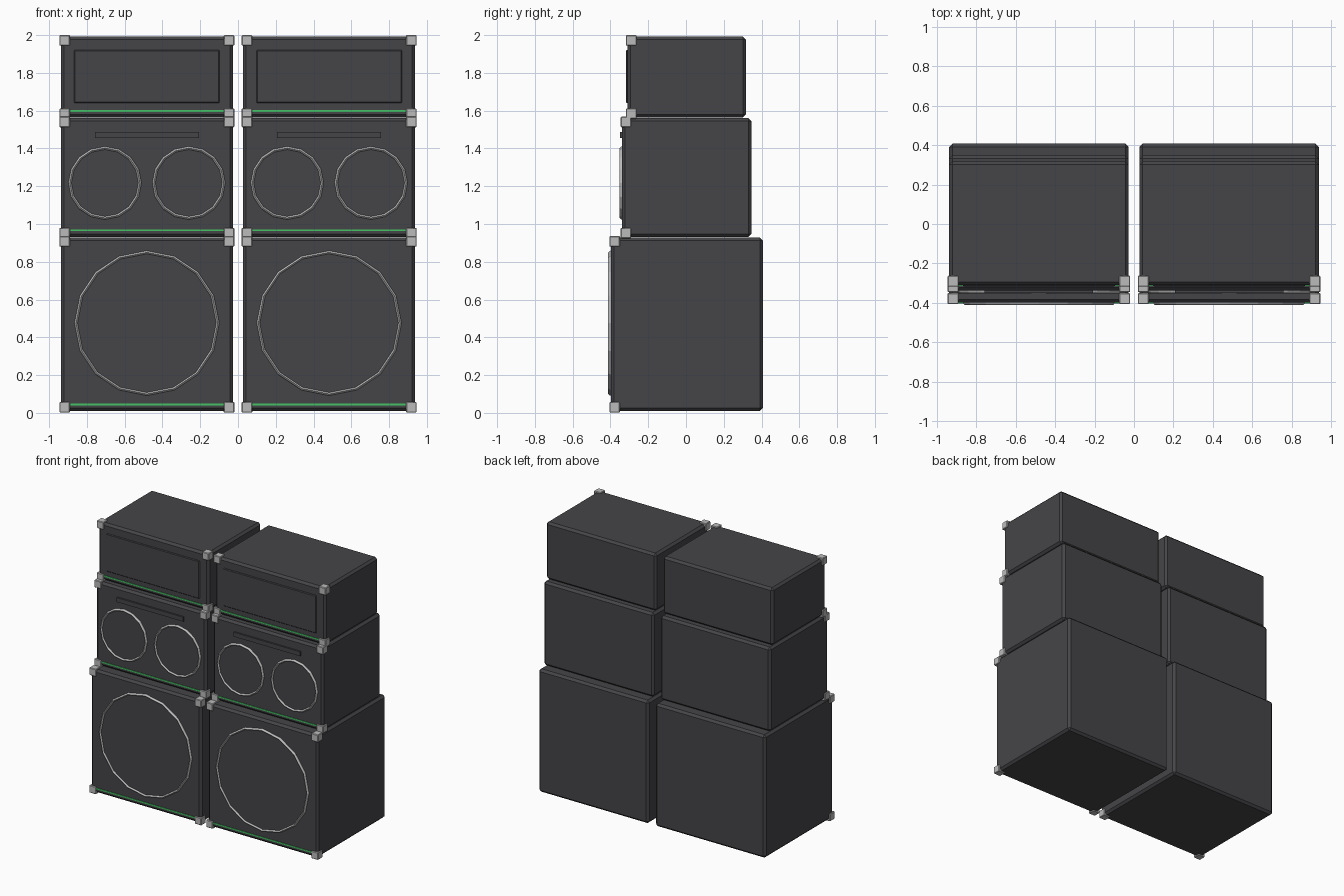
import bpy, bmesh, math
from mathutils import Matrix, Vector

cube = bpy.data.objects.get("Cube")
if cube:
    bpy.data.objects.remove(cube, do_unlink=True)


def material(name, rgb, rough=0.6):
    m = bpy.data.materials.new(name)
    m.use_nodes = True
    m.diffuse_color = (*rgb, 1)
    bsdf = m.node_tree.nodes["Principled BSDF"]
    bsdf.inputs["Base Color"].default_value = (*rgb, 1)
    bsdf.inputs["Roughness"].default_value = rough
    return m


CHARCOAL = material("charcoal", (0.06, 0.06, 0.066))
SILVER = material("silver", (0.5, 0.5, 0.5))
GREEN = material("green_light", (0.06, 0.55, 0.13))


def finish(bm, name, mat):
    bmesh.ops.recalc_face_normals(bm, faces=bm.faces)
    mesh = bpy.data.meshes.new(name)
    bm.to_mesh(mesh)
    bm.free()
    mesh.materials.append(mat)
    ob = bpy.data.objects.new(name, mesh)
    bpy.context.collection.objects.link(ob)
    return ob


def box(name, lo, hi, mat, bevel=0):
    lo, hi = Vector(lo), Vector(hi)
    bm = bmesh.new()
    bmesh.ops.create_cube(bm, size=1)
    for v in bm.verts:
        v.co = (lo + hi) / 2 + v.co * (hi - lo)
    if bevel:
        bmesh.ops.bevel(bm, geom=bm.edges[:], offset=bevel, segments=1,
                        affect='EDGES')
    return finish(bm, name, mat)


def corner_cap(name, outer, sx, sz):
    """Small block whose inner faces taper towards the cabinet."""
    bm = bmesh.new()
    bmesh.ops.create_cube(bm, size=1)
    inward = Vector((-sx, 1, -sz))
    for v in bm.verts:
        t = [v.co[i] * inward[i] + 0.5 for i in range(3)]
        size = 0.056 if sum(t) < 2.5 else 0.048
        v.co = Vector(outer) + Vector([t[i] * inward[i] * size for i in range(3)])
    bmesh.ops.bevel(bm, geom=bm.edges[:], offset=0.004, segments=1, affect='EDGES')
    finish(bm, name, SILVER)


def speaker(name, x, y, z, radius, sides=16):
    """Trim ring lathed from a ridge profile, with a flat cone cover inside."""
    bm = bmesh.new()
    profile = [(radius, 0.004), (radius - 0.004, -0.008), (radius - 0.010, -0.014),
               (radius - 0.016, -0.008), (radius - 0.020, 0.004)]
    rows = []
    for i in range(sides):
        a = math.tau * i / sides
        rows.append([bm.verts.new((x + r * math.cos(a), y + d, z + r * math.sin(a)))
                     for r, d in profile])
    for i, row in enumerate(rows):
        nxt = rows[(i + 1) % sides]
        for j in range(len(profile)):
            k = (j + 1) % len(profile)
            bm.faces.new((row[j], row[k], nxt[k], nxt[j]))
    finish(bm, name + "_ring", SILVER)
    bm = bmesh.new()
    place = Matrix.Translation((x, y, z)) @ Matrix.Rotation(math.pi / 2, 4, 'X')
    bmesh.ops.create_cone(bm, cap_ends=True, segments=sides, radius1=radius - 0.018,
                          radius2=radius - 0.018, depth=0.008, matrix=place)
    finish(bm, name + "_cover", CHARCOAL)


HALF = 0.455      # half cabinet width
OVER = 0.008      # how far the caps stand out
# name, bottom, top, front, back
cabinets = [("bass", 0.01, 0.928, -0.398, 0.407),
            ("mid", 0.932, 1.56, -0.338, 0.347),
            ("top", 1.564, 1.992, -0.31, 0.317)]

for side, cx in (("right", -0.4825), ("left", 0.4825)):
    for part, z0, z1, y0, y1 in cabinets:
        name = f"{side}_{part}"
        box(name + "_cabinet", (cx - HALF, y0, z0), (cx + HALF, y1, z1), CHARCOAL, 0.016)
        box(name + "_light_strip", (cx - 0.415, y0 - 0.004, z0 + 0.03),
            (cx + 0.415, y0 + 0.004, z0 + 0.04), GREEN)
        for sx, h in ((-1, "right"), (1, "left")):
            for sz, z, v in ((-1, z0, "lower"), (1, z1, "upper")):
                corner_cap(f"{name}_{v}_{h}_cap",
                           (cx + sx * (HALF + OVER), y0 - OVER, z + sz * OVER), sx, sz)

    # bass speaker
    speaker(f"{side}_woofer", cx, -0.398, 0.475, 0.385)
    # pair of mid speakers with a port bar above
    for dx, h in ((-0.222, "right"), (0.222, "left")):
        speaker(f"{side}_{h}_mid_driver", cx + dx, -0.338, 1.217, 0.195)
    box(f"{side}_port_bar", (cx - 0.275, -0.35, 1.454), (cx + 0.275, -0.33, 1.487), CHARCOAL)
    # grille panel on the top cabinet
    box(f"{side}_grille_panel", (cx - 0.385, -0.317, 1.64), (cx + 0.385, -0.30, 1.922),
        CHARCOAL, 0.005)
